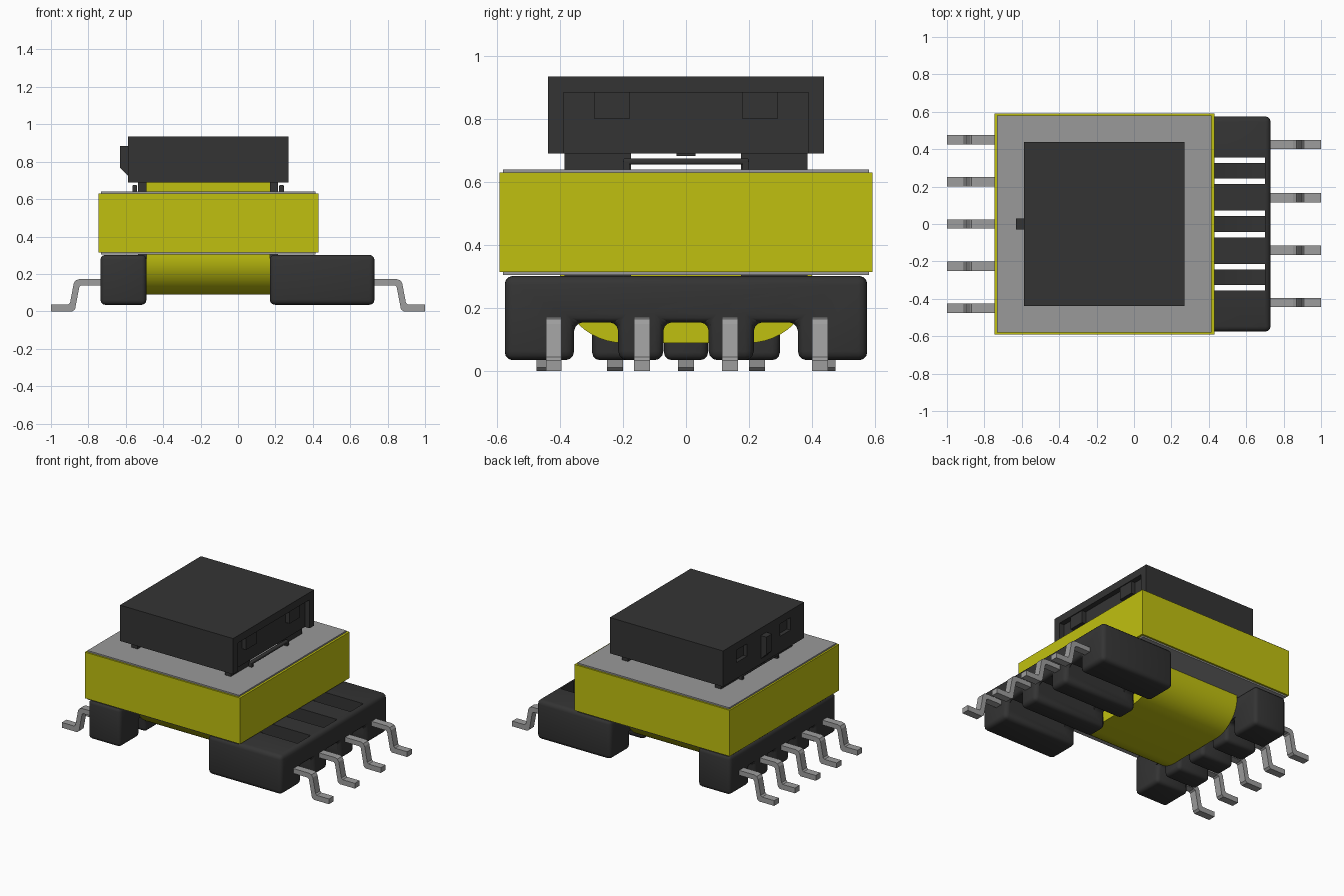
import bpy, bmesh, math
from mathutils import Vector

if "Cube" in bpy.data.objects:
    bpy.data.objects.remove(bpy.data.objects["Cube"], do_unlink=True)


def material(name, rgb, rough=0.6):
    m = bpy.data.materials.new(name)
    m.use_nodes = True
    m.diffuse_color = (*rgb, 1)
    bsdf = next(n for n in m.node_tree.nodes if n.type == 'BSDF_PRINCIPLED')
    bsdf.inputs["Base Color"].default_value = (*rgb, 1)
    bsdf.inputs["Roughness"].default_value = rough
    return m


BLACK = material("black plastic", (0.034, 0.034, 0.034))
YELLOW = material("yellow tape", (0.53, 0.53, 0.005))
GREY = material("grey ferrite", (0.32, 0.32, 0.32))
METAL = material("pin metal", (0.34, 0.34, 0.34))


def prism(name, pts, axis, lo, hi, mat, bevel=0.0, smooth=False):
    """Extrude a closed profile along x (points are y,z) or y (points are x,z)."""
    place = (lambda a, b: Vector((lo, a, b))) if axis == 'x' else (lambda a, b: Vector((a, lo, b)))
    step = Vector((hi - lo, 0, 0)) if axis == 'x' else Vector((0, hi - lo, 0))
    bm = bmesh.new()
    face = bm.faces.new([bm.verts.new(place(a, b)) for a, b in pts])
    ext = bmesh.ops.extrude_face_region(bm, geom=[face], use_keep_orig=True)
    bmesh.ops.translate(bm, vec=step, verts=[v for v in ext["geom"] if isinstance(v, bmesh.types.BMVert)])
    bmesh.ops.recalc_face_normals(bm, faces=bm.faces[:])
    me = bpy.data.meshes.new(name)
    bm.to_mesh(me)
    bm.free()
    me.materials.append(mat)
    ob = bpy.data.objects.new(name, me)
    bpy.context.collection.objects.link(ob)
    select(ob)
    if bevel:
        mod = ob.modifiers.new("rounding", 'BEVEL')
        mod.width, mod.segments, mod.limit_method = bevel, 3, 'ANGLE'
        bpy.ops.object.modifier_apply(modifier=mod.name)
    if smooth or bevel:
        bpy.ops.object.shade_smooth_by_angle(angle=math.radians(35))
    return ob


def select(ob):
    bpy.ops.object.select_all(action='DESELECT')
    ob.select_set(True)
    bpy.context.view_layer.objects.active = ob


def box(name, x, y, z, mat, bevel=0.0):
    return prism(name, [(x[0], z[0]), (x[1], z[0]), (x[1], z[1]), (x[0], z[1])],
                 'y', y[0], y[1], mat, bevel)


def cut(ob, *bounds):
    """Carve a box out of a part."""
    tool = box("cutter", *bounds, BLACK)
    select(ob)
    mod = ob.modifiers.new("cut", 'BOOLEAN')
    mod.operation, mod.solver, mod.object = 'DIFFERENCE', 'EXACT', tool
    bpy.ops.object.modifier_apply(modifier=mod.name)
    bpy.data.objects.remove(tool, do_unlink=True)


def comb(notches, half=0.575, bottom=0.035, roof=0.155, top=0.302):
    """Base outline with notches open at the bottom."""
    pts = [(-half, top), (-half, bottom)]
    for a, b in notches:
        pts += [(a, bottom), (a, roof), (b, roof), (b, bottom)]
    return pts + [(half, bottom), (half, top)]


def both(y):
    return [y, (-y[1], -y[0])]


# Core with the tape wrapped round it
box("core", (-0.733, 0.415), (-0.58, 0.58), (0.305, 0.64), GREY)
box("core_tape", (-0.745, 0.43), (-0.592, 0.592), (0.315, 0.63), YELLOW)

# Winding: rounded underside, thin walls rising to the cap
arc = [(0.2 + 0.2 * math.sin(t * math.pi / 24), 0.29 - 0.2 * math.cos(t * math.pi / 24)) for t in range(13)]
profile = arc + [(0.4, 0.32), (-0.4, 0.32)] + [(-y, z) for y, z in reversed(arc)]
prism("winding", profile, 'x', -0.49, 0.17, YELLOW, smooth=True)
for y in both((0.228, 0.252)):
    box("winding_wall", (-0.49, 0.17), y, (0.6, 0.69), YELLOW)

# Bobbin flanges running up through the core
for x in ((-0.535, -0.49), (0.17, 0.215)):
    for y in both((0.175, 0.385)):
        box("flange", x, y, (0.16, 0.69), BLACK)
for x in ((-0.565, -0.54), (0.22, 0.245)):
    box("flange_bar", x, (-0.2, 0.2), (0.656, 0.675), BLACK, 0.006)
    for y in both((0.18, 0.2)):
        box("flange_bar_end", x, y, (0.638, 0.665), BLACK)

# Wide base with wire channels
channels = [(-0.355, -0.215), (-0.072, 0.072), (0.215, 0.355)]
base = prism("wide_base", comb(channels), 'x', 0.17, 0.73, BLACK, 0.028)
for a, b in channels:
    cut(base, (0.26, 0.70), (a, b), (0.1, 0.4))
    mid = (a + b) / 2
    # Curved wire guide along the channel
    top = [(0.24 + 0.47 * t / 8, 0.17 + 0.12 * (1 - t / 8) ** 2) for t in range(9)]
    prism("wire_guide", top + [(0.71, 0.158), (0.24, 0.158)], 'y', mid - 0.042, mid + 0.042,
          BLACK, smooth=True)

# Narrow base with five feet
gaps = [(-0.36, -0.298), (-0.152, -0.07), (0.07, 0.152), (0.298, 0.36)]
prism("narrow_base", comb(gaps), 'x', -0.735, -0.49, BLACK, 0.025)

# Cap with recessed clip side and two windows
cap = box("cap", (-0.587, 0.27), (-0.438, 0.438), (0.69, 0.935), BLACK)
cut(cap, (0.235, 0.3), (-0.388, 0.388), (0.6, 0.885))
for y in both((0.18, 0.29)):
    cut(cap, (-0.65, -0.56), y, (0.80, 0.885))
    box("cap_clip", (0.225, 0.265), y, (0.80, 0.884), BLACK)
prism("cap_tab", [(-0.63, 0.885), (-0.58, 0.885), (-0.58, 0.682), (-0.587, 0.725), (-0.63, 0.768)],
      'y', -0.03, 0.03, BLACK)

# Gull-wing pins
lead = [(0.70, 0.172), (0.85, 0.172), (0.868, 0.166), (0.878, 0.15), (0.898, 0.045), (0.908, 0.036),
        (1.0, 0.036), (1.0, 0.0), (0.885, 0.0), (0.871, 0.012), (0.848, 0.132), (0.838, 0.139), (0.70, 0.139)]
for side, rows in ((1, (-0.42, -0.14, 0.14, 0.425)), (-1, (-0.45, -0.225, 0, 0.225, 0.45))):
    for y in rows:
        prism("pin", [(side * x, z) for x, z in lead], 'y', y - 0.025, y + 0.025, METAL)
